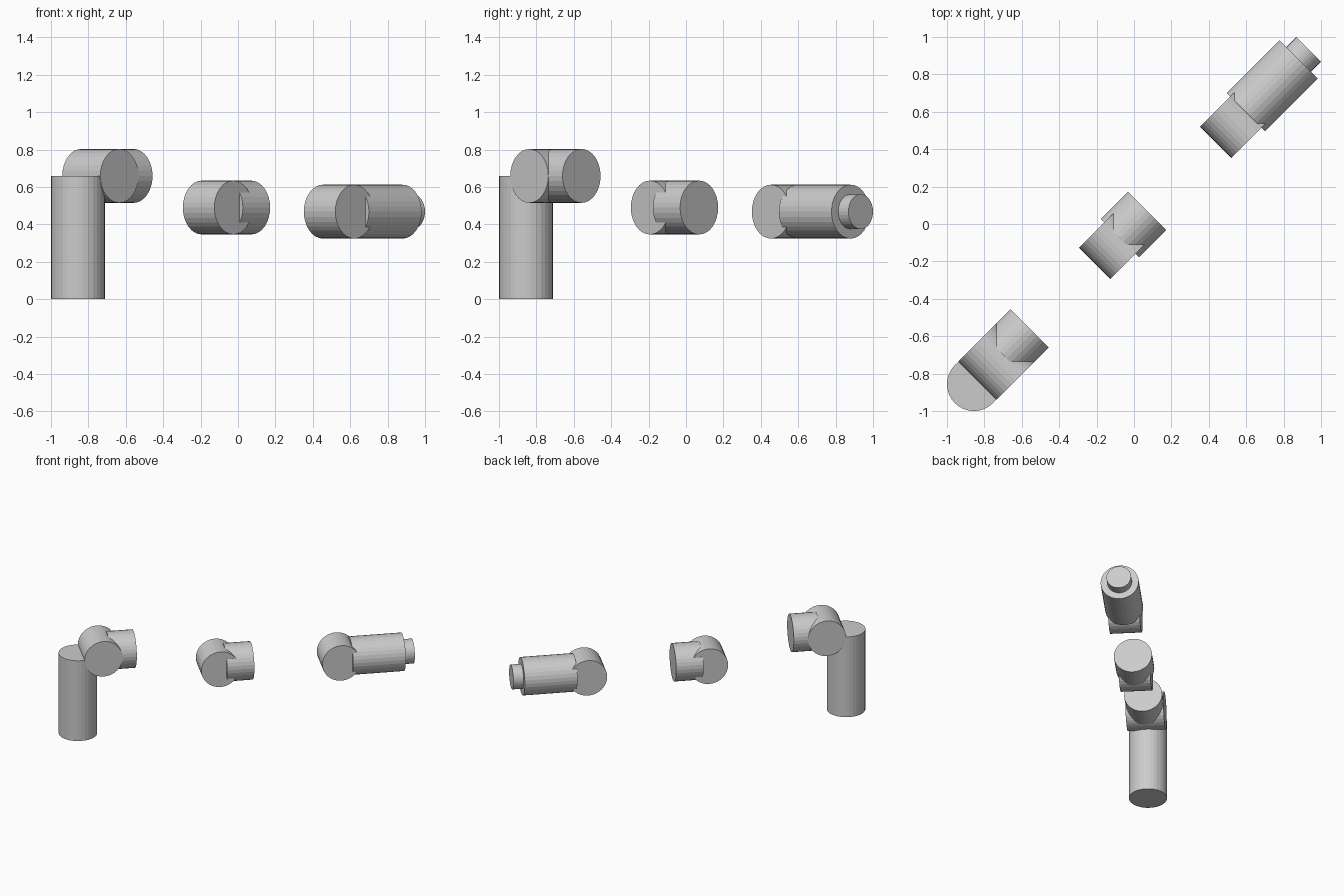
import bpy
from mathutils import Vector

if "Cube" in bpy.data.objects:
    bpy.data.objects.remove(bpy.data.objects["Cube"])

R = 0.144                                  # common tube radius
ALONG = Vector((1, 1, 0)).normalized()     # direction the arm points
ACROSS = Vector((1, -1, 0)).normalized()   # hinge axis


def cylinder(name, start, end, radius=R):
    """Flat-shaded 32-sided cylinder between two points."""
    axis = end - start
    bpy.ops.mesh.primitive_cylinder_add(vertices=32, radius=radius, depth=axis.length,
                                        location=(start + end) / 2)
    ob = bpy.context.object
    ob.name = name
    ob.rotation_euler = axis.to_track_quat('Z', 'Y').to_euler()
    return ob


def on_arm(s, z):
    """Point at distance s along the diagonal, at height z."""
    return ALONG * s + Vector((0, 0, z))


# Upright base post
cylinder("base_post", Vector((-0.856, -0.856, 0)), Vector((-0.856, -0.856, 0.659)))

# Joints: name, hinge position, height, hinge half length, tube start, tube end
joints = [
    ("shoulder", -1.041, 0.659, 0.144, -0.990, -0.790),
    ("elbow", -0.154, 0.490, 0.119, -0.107, 0.099),
    ("wrist", 0.761, 0.468, 0.119, 0.846, 1.244),
]
for name, s, z, half, tube_start, tube_end in joints:
    centre = on_arm(s, z)
    cylinder(name + "_hinge", centre - ACROSS * half, centre + ACROSS * half)
    cylinder(name + "_tube", on_arm(tube_start, z), on_arm(tube_end, z))

# Narrow tip at the end of the wrist
cylinder("tool_tip", on_arm(1.20, 0.468), on_arm(1.321, 0.468), 0.093)
